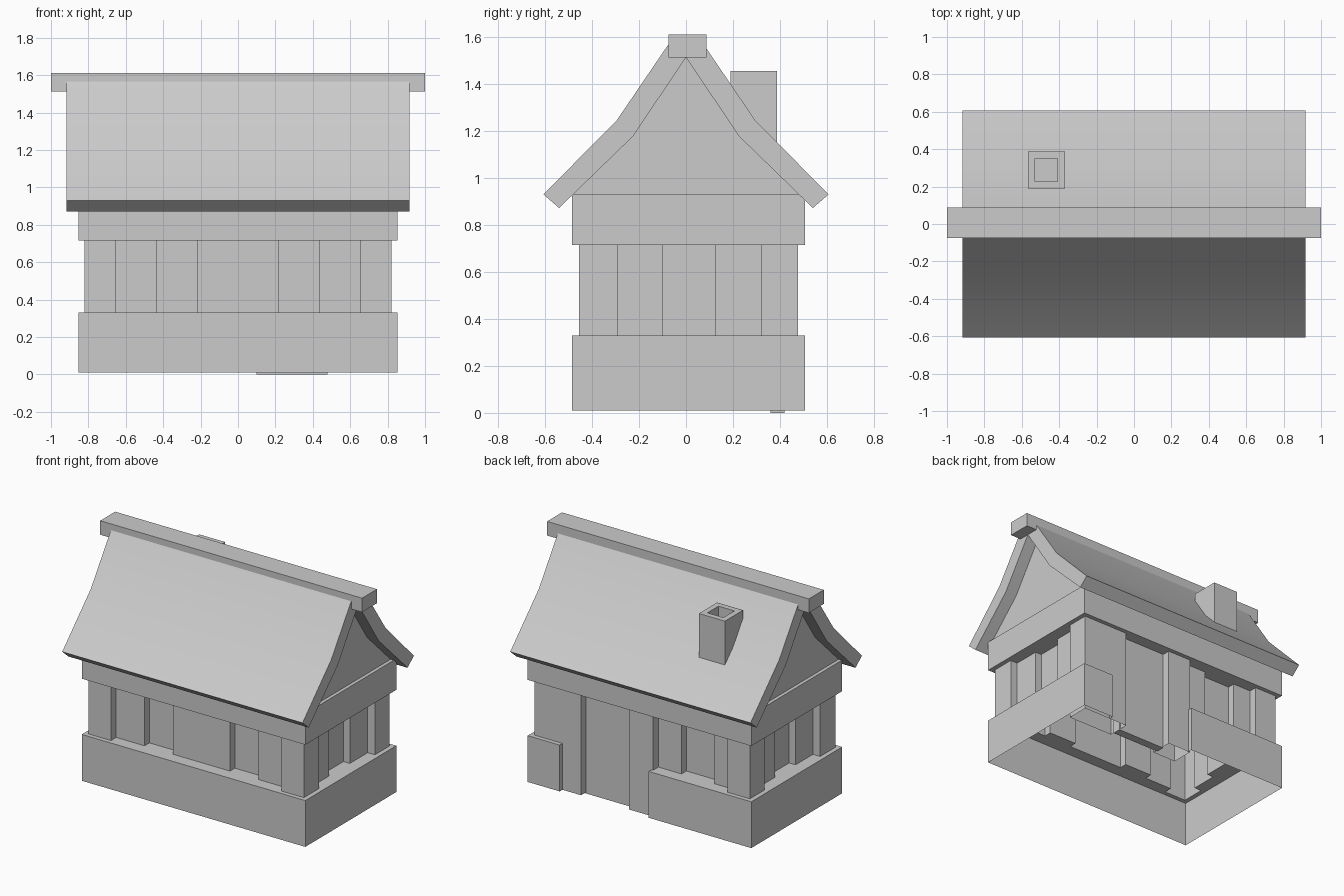
import bpy, bmesh
from mathutils import Vector

if "Cube" in bpy.data.objects:
    bpy.data.objects.remove(bpy.data.objects["Cube"])


def finish(name, bm):
    bmesh.ops.recalc_face_normals(bm, faces=bm.faces)
    me = bpy.data.meshes.new(name)
    bm.to_mesh(me)
    bm.free()
    ob = bpy.data.objects.new(name, me)
    bpy.context.collection.objects.link(ob)
    return ob


def prism(name, points, offset, capped=True):
    """Extrude a flat outline along offset; optionally leave the start open."""
    bm = bmesh.new()
    start = bm.faces.new([bm.verts.new(p) for p in points])
    ext = bmesh.ops.extrude_face_region(bm, geom=[start], use_keep_orig=True)
    moved = [g for g in ext["geom"] if isinstance(g, bmesh.types.BMVert)]
    bmesh.ops.translate(bm, verts=moved, vec=Vector(offset))
    if not capped:
        bmesh.ops.delete(bm, geom=[start], context='FACES_ONLY')
    return finish(name, bm)


def box(name, x, y, z, capped=True):
    pts = [(x[0], y[0], z[0]), (x[1], y[0], z[0]), (x[1], y[1], z[0]), (x[0], y[1], z[0])]
    return prism(name, pts, (0, 0, z[1] - z[0]), capped)


def shell(name, path, z0, z1, top=None):
    """Open sheet standing on a path, with an optional flat top outline."""
    bm = bmesh.new()
    lo = [bm.verts.new((x, y, z0)) for x, y in path]
    hi = [bm.verts.new((x, y, z1)) for x, y in path]
    for i in range(len(path) - 1):
        bm.faces.new((lo[i], lo[i + 1], hi[i + 1], hi[i]))
    if top:
        bm.faces.new(hi + [bm.verts.new((x, y, z1)) for x, y in top])
    return finish(name, bm)


G, SILL, HEAD, EAVE = 0.01, 0.33, 0.715, 0.93
BX, Y0, Y1 = 0.854, -0.485, 0.507      # plinth and beam outline
PX, PY0, PY1 = 0.822, -0.455, 0.477    # post faces
WX, WY0, WY1 = 0.767, -0.398, 0.420    # wall faces
IX, IY0, IY1 = 0.718, -0.345, 0.367    # recessed window faces
CX = 0.652                             # inner edge of corner posts

# One stepped wall outline: posts, walls and window recesses
side = [(PX, 0.32), (WX, 0.32), (WX, 0.125), (IX, 0.125), (IX, -0.10), (WX, -0.10), (WX, -0.29), (PX, -0.29), (PX, PY0)]
front = [(CX, PY0), (CX, WY0), (0.435, WY0), (0.435, IY0), (0.217, IY0), (0.217, WY0)]
mirror = lambda pts: [(-x, y) for x, y in reversed(pts)]
back = [(-PX, PY1), (-CX, PY1), (-CX, WY1), (-0.51, WY1), (-0.51, IY1), (-0.26, IY1), (-0.26, WY1), (-0.083, WY1)]
wall = [(0.61, PY1), (PX, PY1)] + side + front + mirror(front) + mirror(side) + back + [(-0.083, PY1), (-0.07, PY1)]
shell("walls", wall, SILL, HEAD)

# Open-bottomed plinth, notched at the doorway and meeting the walls
plinth = [(0.61, PY1), (0.61, Y1), (BX, Y1), (BX, Y0), (-BX, Y0), (-BX, Y1), (-0.07, Y1), (-0.07, PY1)]
shell("plinth", plinth, G, SILL, top=wall[-2:0:-1])

# Door and its hollow frame posts
box("door", (0.10, 0.478), (0.36, 0.42), (0, HEAD))
box("door_post_inner", (-0.083, 0.10), (0.32, PY1), (G, HEAD), capped=False)
box("door_post_outer", (0.468, PX), (0.32, PY1), (G, HEAD), capped=False)

# Head beam and gable block
box("head_beam", (-BX, BX), (Y0, Y1), (HEAD, EAVE))
gable = [(-0.48, EAVE), (-0.225, 1.18), (0, 1.515), (0.225, 1.18), (0.48, EAVE)]
prism("gable", [(-0.83, y, z) for y, z in gable], (1.66, 0, 0))

# Two bent roof slabs, shaded smooth over the bend
roof = [(0, 1.513), (0.225, 1.178), (0.54, 0.872), (0.607, 0.930), (0.295, 1.245), (0.076, 1.567)]
for s in (-1, 1):
    ob = prism("roof_slab", [(-0.918, s * y, z) for y, z in roof], (1.836, 0, 0))
    bpy.ops.object.select_all(action='DESELECT')
    bpy.context.view_layer.objects.active = ob
    ob.select_set(True)
    bpy.ops.object.shade_smooth_by_angle(angle=0.6)

# Ridge beam
box("ridge_beam", (-1, 1), (-0.075, 0.088), (1.513, 1.61))

# Chimney with a sunken flue
ch = box("chimney", (-0.568, -0.37), (0.19, 0.387), (1.10, 1.455))
bm = bmesh.new()
bm.from_mesh(ch.data)
top = max(bm.faces, key=lambda f: f.calc_center_median().z)
bmesh.ops.inset_region(bm, faces=[top], thickness=0.038, use_even_offset=True)
pit = bmesh.ops.extrude_discrete_faces(bm, faces=[top])["faces"][0]
bmesh.ops.translate(bm, verts=pit.verts, vec=(0, 0, -0.08))
bm.to_mesh(ch.data)
bm.free()
